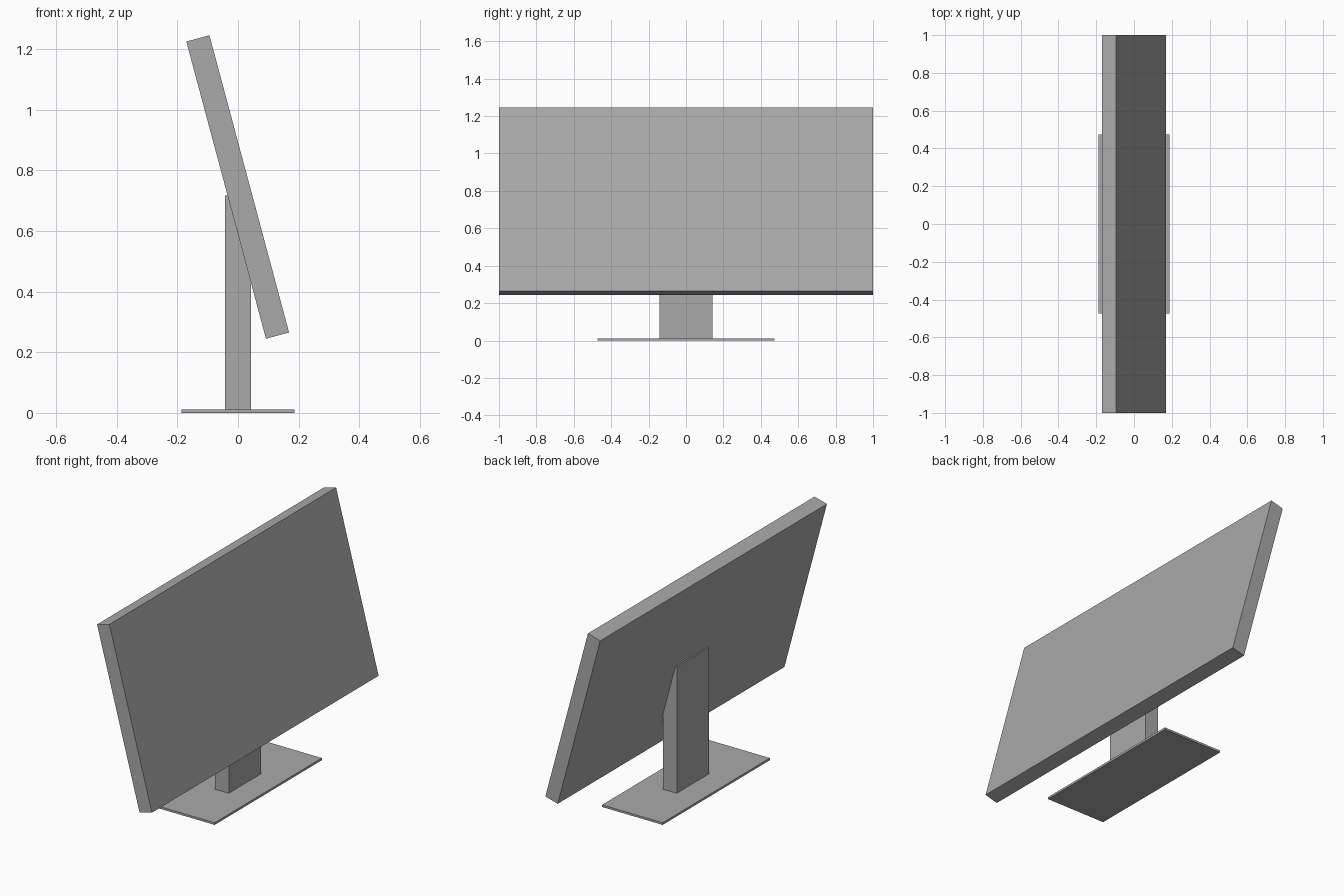
import bpy
from math import radians

cube = bpy.data.objects.get("Cube")
if cube:
    bpy.data.objects.remove(cube, do_unlink=True)

# Single plain grey finish
grey = bpy.data.materials.new("plain grey")
grey.use_nodes = True
colour = (0.4, 0.4, 0.4, 1)
grey.diffuse_color = colour
grey.node_tree.nodes["Principled BSDF"].inputs["Base Color"].default_value = colour


def box(name, size, centre, tilt=0):
    bpy.ops.mesh.primitive_cube_add(size=1, location=centre)
    ob = bpy.context.object
    ob.name = ob.data.name = name
    ob.scale = size
    bpy.ops.object.transform_apply(location=False, rotation=False, scale=True)
    ob.rotation_euler.y = radians(tilt)
    ob.data.materials.append(grey)
    return ob


# Flat foot plate
foot = 0.012
box("base_plate", (0.374, 0.946, foot), (0, 0, foot / 2))

# Upright column, its top buried in the panel
top = 0.717
box("stand_column", (0.086, 0.286, top - foot), (0, 0, (top + foot) / 2))

# Wide display panel leaning back
box("screen_panel", (0.079, 2, 1.015), (-0.001, 0, 0.745), tilt=-15)
